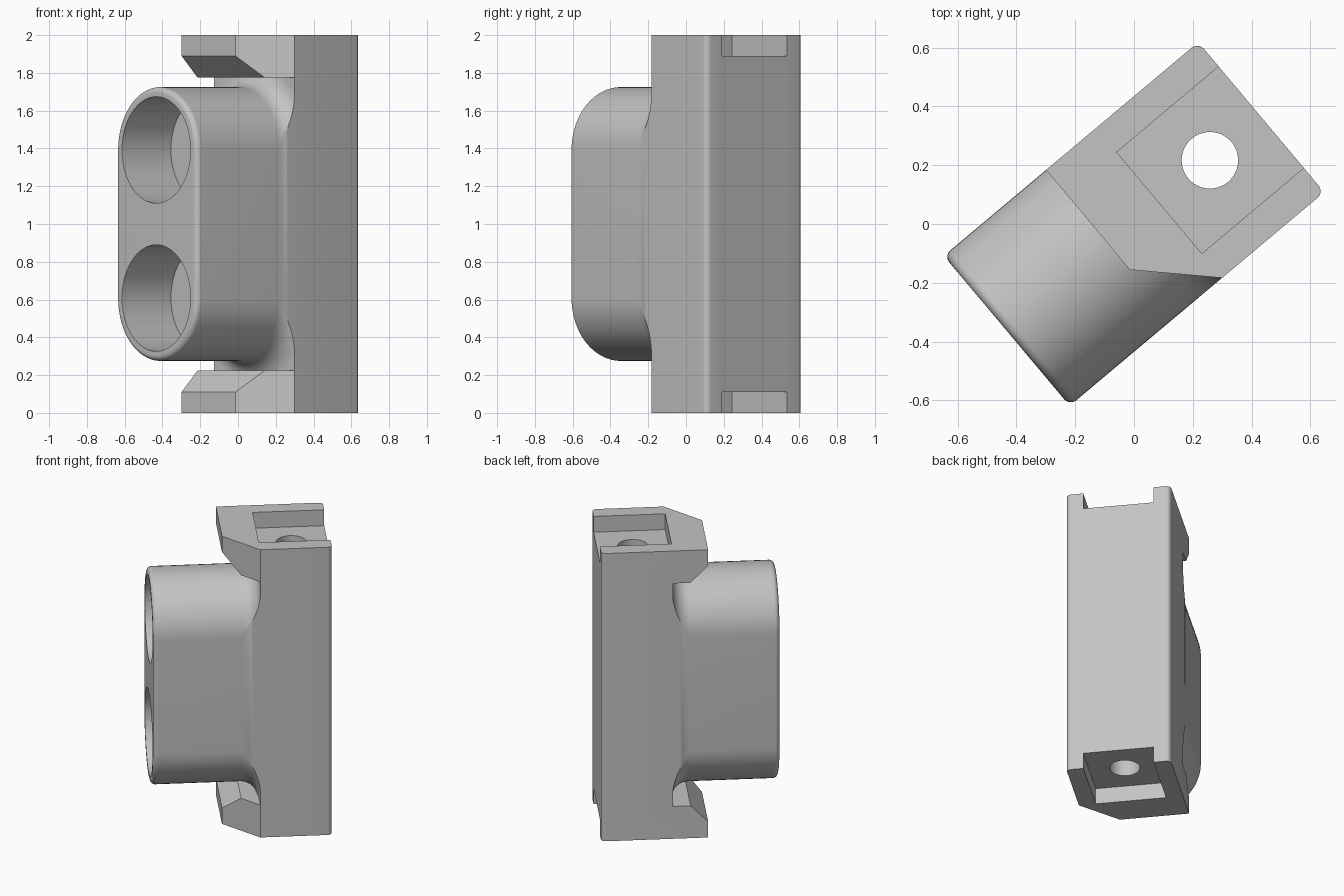
import bpy, bmesh, math
from mathutils import Matrix

if "Cube" in bpy.data.objects:
    bpy.data.objects.remove(bpy.data.objects["Cube"])

HALF_W, BACK, PLATE = 0.333, 0.565, 0.112   # half width, back face, plate front
ROUND, MID = 0.03, 0.392                    # edge radius, arc centre offset from mid height
TURN = Matrix.Rotation(math.radians(40), 4, "Z")

grey = bpy.data.materials.new("plain_grey")
grey.use_nodes = True
grey.diffuse_color = (0.55, 0.55, 0.55, 1)
grey.node_tree.nodes["Principled BSDF"].inputs["Base Color"].default_value = grey.diffuse_color


def make(name, bm):
    bmesh.ops.recalc_face_normals(bm, faces=bm.faces)
    mesh = bpy.data.meshes.new(name)
    bm.to_mesh(mesh)
    bm.free()
    mesh.materials.append(grey)
    ob = bpy.data.objects.new(name, mesh)
    bpy.context.collection.objects.link(ob)
    return ob


def prism(name, points, shift, bevel=None):
    """Extrude a closed outline along the vector shift."""
    bm = bmesh.new()
    face = bm.faces.new([bm.verts.new(p) for p in points])
    new = bmesh.ops.extrude_face_region(bm, geom=[face])["geom"]
    bmesh.ops.translate(bm, vec=shift, verts=[g for g in new if isinstance(g, bmesh.types.BMVert)])
    if bevel:
        edges = [e for e in bm.edges if bevel(e)]
        bmesh.ops.bevel(bm, geom=edges, offset=ROUND, segments=6, profile=0.5, affect="EDGES")
    return make(name, bm)


def box(name, x0, x1, y, z0, z1):
    return prism(name, [(x0, -y, z0), (x1, -y, z0), (x1, y, z0), (x0, y, z0)], (0, 0, z1 - z0))


def cylinder(name, radius, depth, matrix):
    bm = bmesh.new()
    bmesh.ops.create_cone(bm, cap_ends=True, segments=64, radius1=radius, radius2=radius,
                          depth=depth, matrix=matrix)
    return make(name, bm)


def cut(ob, cutters):
    bpy.context.view_layer.objects.active = ob
    for c in cutters:
        mod = ob.modifiers.new("cut", "BOOLEAN")
        mod.operation, mod.solver, mod.object = "DIFFERENCE", "EXACT", c
        bpy.ops.object.modifier_apply(modifier=mod.name)
        bpy.data.objects.remove(c)


# Back plate with a hooked lip at each end, as one side profile
half = [(BACK, 1), (-0.111, 1), (-0.111, 0.89), (0, 0.775), (PLATE, 0.775)]
profile = [(x, 1 + z) for x, z in half] + [(x, 1 - z) for x, z in reversed(half)]
bracket = prism("bracket_body", [(x, -HALF_W, z) for x, z in profile], (0, 2 * HALF_W, 0),
                lambda e: all(v.co.x > 0.5 for v in e.verts)
                and abs(e.verts[0].co.z - e.verts[1].co.z) > 1)

# End pockets, long bore and the slanted lip corner
bore = cylinder("bore_cutter", 0.096, 3, Matrix.Translation((0.337, 0, 1)))
pockets = [box("pocket_cutter", PLATE, 0.8, 0.225, z, z + 0.21) for z in (-0.1, 1.89)]
corner = prism("corner_cutter", [(-0.313, 0.092, -0.1), (0.311, -0.532, -0.1), (-0.313, -0.532, -0.1)],
               (0, 0, 2.2))
cut(bracket, pockets + [bore, corner])


# Boss: stadium sections lofted from the rounded front rim to the root fillet
def section(bm, x, radius):
    start = math.acos(min(1, HALF_W / radius))
    steps = 32
    ring = []
    for side in (1, -1):
        for i in range(steps + 1):
            a = start + (math.pi - 2 * start) * i / steps
            ring.append(bm.verts.new((x, side * radius * math.cos(a),
                                      1 + side * (MID + radius * math.sin(a)))))
    return ring


bm = bmesh.new()
quarter = [math.pi / 2 * i / 10 for i in range(11)]
stations = [(-BACK + ROUND * (1 - math.sin(a)), HALF_W - ROUND * (1 - math.cos(a)))
            for a in reversed(quarter)]
stations += [(PLATE * math.sin(a), HALF_W + PLATE * (1 - math.cos(a))) for a in quarter]
rings = [section(bm, x, r) for x, r in stations]
for a, b in zip(rings, rings[1:]):
    for i in range(len(a)):
        j = (i + 1) % len(a)
        bm.faces.new((a[i], a[j], b[j], b[i]))
bm.faces.new(rings[0])
bm.faces.new(rings[-1])
boss = make("socket_boss", bm)

# Two blind round sockets in the front of the boss
FLOOR = -0.227
sockets = [cylinder("socket_cutter", 0.282, 1,
                    Matrix.Translation((FLOOR - 0.5, 0, 1 + s * MID)) @ Matrix.Rotation(math.pi / 2, 4, "Y"))
           for s in (1, -1)]
cut(boss, sockets)

# Turn the parts into place and smooth the curved faces
for ob in (bracket, boss):
    ob.data.transform(TURN)
    bpy.ops.object.select_all(action="DESELECT")
    ob.select_set(True)
    bpy.context.view_layer.objects.active = ob
    bpy.ops.object.shade_smooth_by_angle(angle=math.radians(30))
